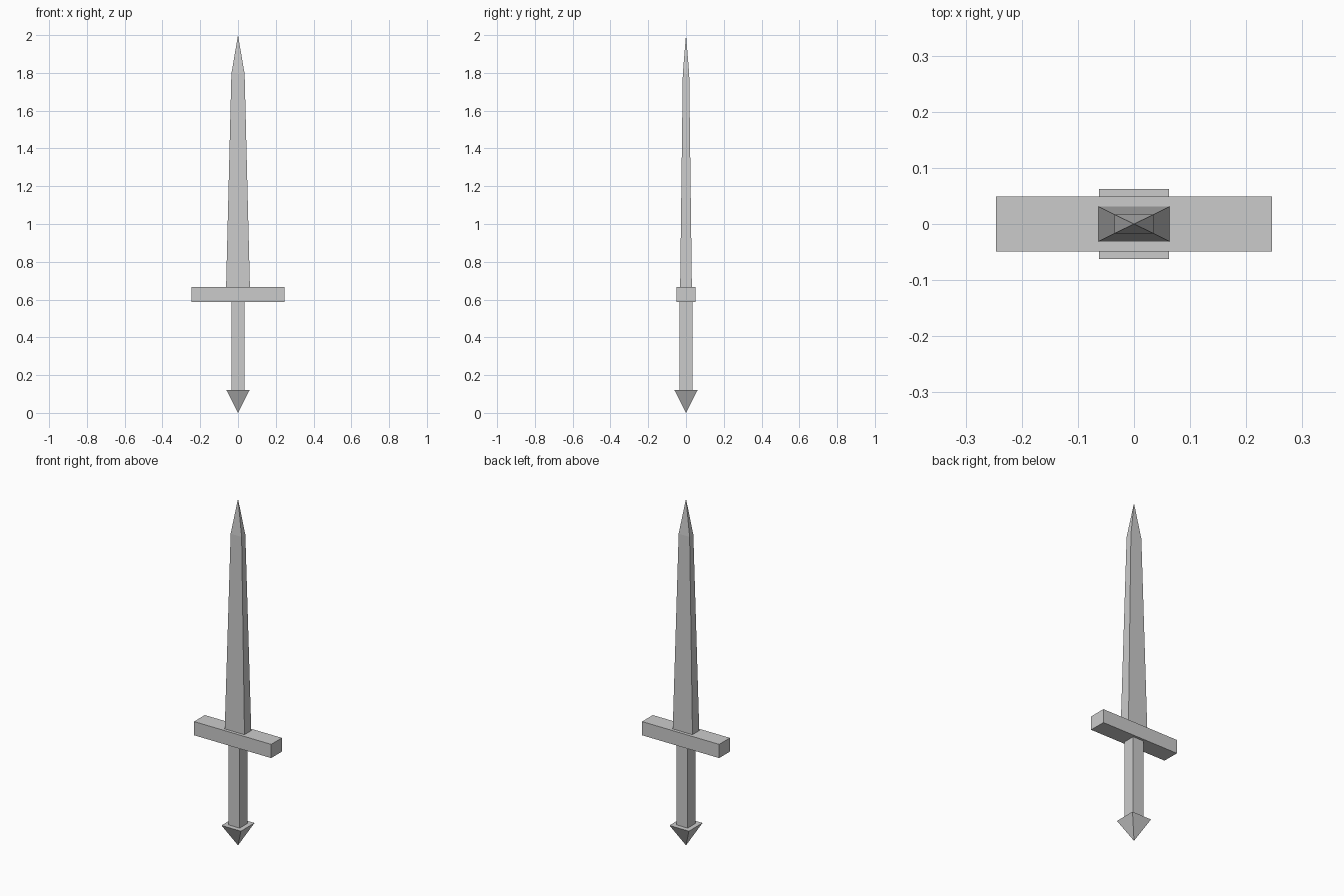
import bpy
import bmesh

if "Cube" in bpy.data.objects:
    bpy.data.objects.remove(bpy.data.objects["Cube"])


def stack(name, sections):
    """Loft rectangular sections (half_x, half_y, z); a zero-size section is a point."""
    bm = bmesh.new()
    rings = []
    for hx, hy, z in sections:
        if hx == 0:
            rings.append([bm.verts.new((0, 0, z))] * 4)
        else:
            rings.append([bm.verts.new((sx * hx, sy * hy, z))
                          for sx, sy in ((-1, -1), (1, -1), (1, 1), (-1, 1))])
    # Side walls, collapsing to triangles at a point
    for low, high in zip(rings, rings[1:]):
        for i in range(4):
            j = (i + 1) % 4
            bm.faces.new(list(dict.fromkeys((low[i], low[j], high[j], high[i]))))
    # End caps
    for ring in (rings[0], rings[-1]):
        if len(set(ring)) == 4:
            bm.faces.new(ring)
    bmesh.ops.recalc_face_normals(bm, faces=bm.faces)
    mesh = bpy.data.meshes.new(name)
    bm.to_mesh(mesh)
    bm.free()
    obj = bpy.data.objects.new(name, mesh)
    bpy.context.collection.objects.link(obj)
    return obj


# Pommel: inverted square pyramid
stack("pommel", [(0, 0, 0), (0.062, 0.062, 0.122)])
# Grip: square bar
stack("grip", [(0.035, 0.035, 0.122), (0.035, 0.035, 0.588)])
# Crossguard: wide flat bar
stack("crossguard", [(0.246, 0.049, 0.588), (0.246, 0.049, 0.667)])
# Blade: tapered bar ending in a sharp point
stack("blade", [(0.063, 0.031, 0.667), (0.035, 0.017, 1.795), (0, 0, 2.0)])
